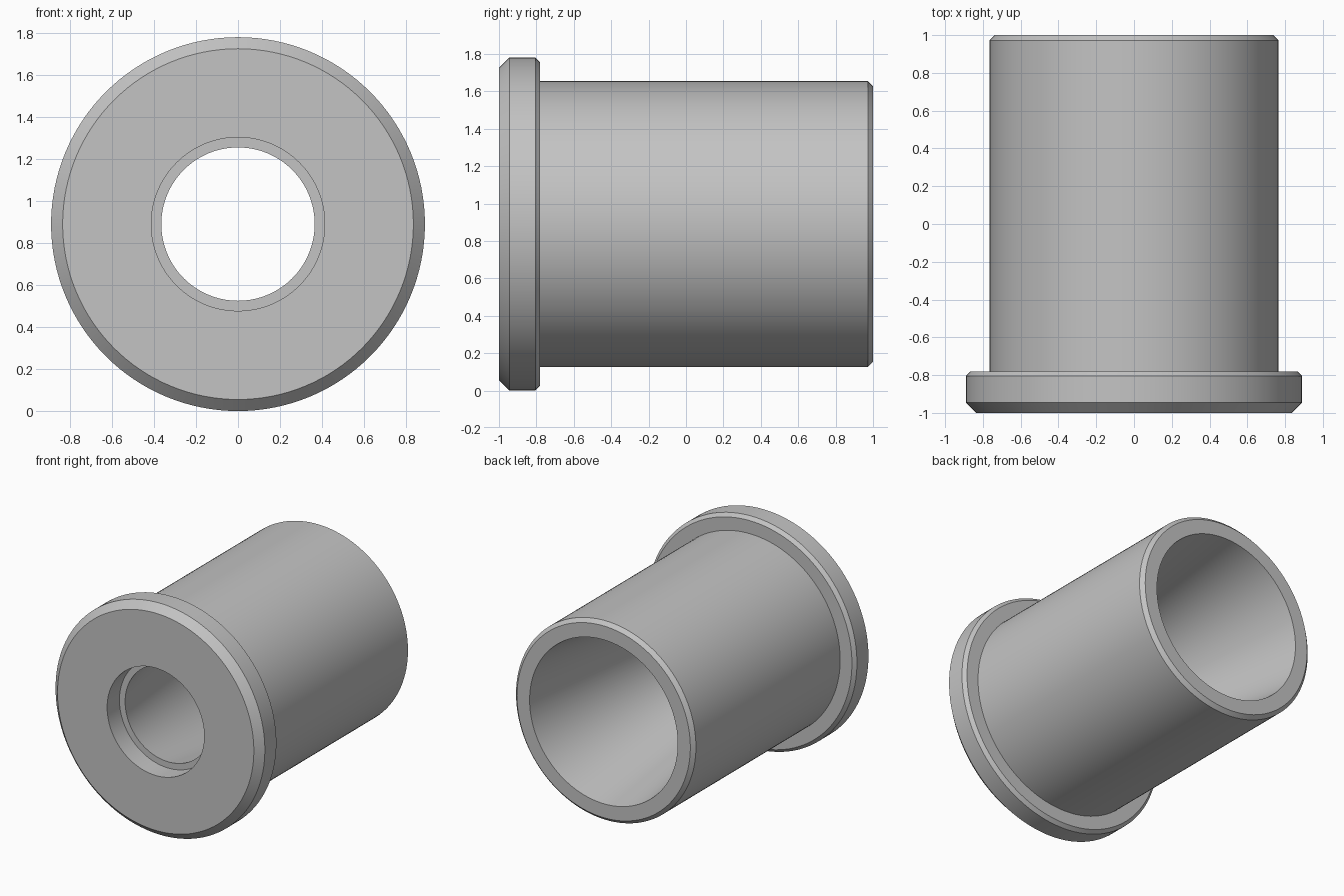
import bpy, bmesh, math
from mathutils import Vector, Matrix

cube = bpy.data.objects.get("Cube")
if cube:
    bpy.data.objects.remove(cube, do_unlink=True)

SEGMENTS = 128
AXIS_Z = 0.89

# Plain grey metal
metal = bpy.data.materials.new("grey_metal")
metal.use_nodes = True
grey = (0.55, 0.55, 0.55, 1)
metal.diffuse_color = grey
metal.node_tree.nodes["Principled BSDF"].inputs["Base Color"].default_value = grey

# Closed section as (radius, y): flange, barrel, tapered bore, front counterbore
profile = [
    (0.413, -1.0), (0.835, -1.0), (0.89, -0.945), (0.89, -0.805), (0.865, -0.78),
    (0.765, -0.78), (0.765, 0.972), (0.737, 1.0),
    (0.63, 1.0), (0.365, -0.85), (0.413, -0.85),
]

# Revolve the section around the horizontal axis
bm = bmesh.new()
rings = []
for i in range(SEGMENTS):
    turn = Matrix.Rotation(2 * math.pi * i / SEGMENTS, 3, 'Y')
    rings.append([bm.verts.new(turn @ Vector((r, y, 0)) + Vector((0, 0, AXIS_Z)))
                  for r, y in profile])
for i, ring in enumerate(rings):
    after = rings[(i + 1) % SEGMENTS]
    for j in range(len(profile)):
        k = (j + 1) % len(profile)
        bm.faces.new((ring[j], ring[k], after[k], after[j]))
bmesh.ops.recalc_face_normals(bm, faces=bm.faces)

mesh = bpy.data.meshes.new("flanged_bushing")
bm.to_mesh(mesh)
bm.free()
mesh.materials.append(metal)
bushing = bpy.data.objects.new("flanged_bushing", mesh)
bpy.context.collection.objects.link(bushing)

# Smooth round walls, crisp chamfers
bpy.ops.object.select_all(action='DESELECT')
bushing.select_set(True)
bpy.context.view_layer.objects.active = bushing
bpy.ops.object.shade_smooth_by_angle(angle=math.radians(25))
